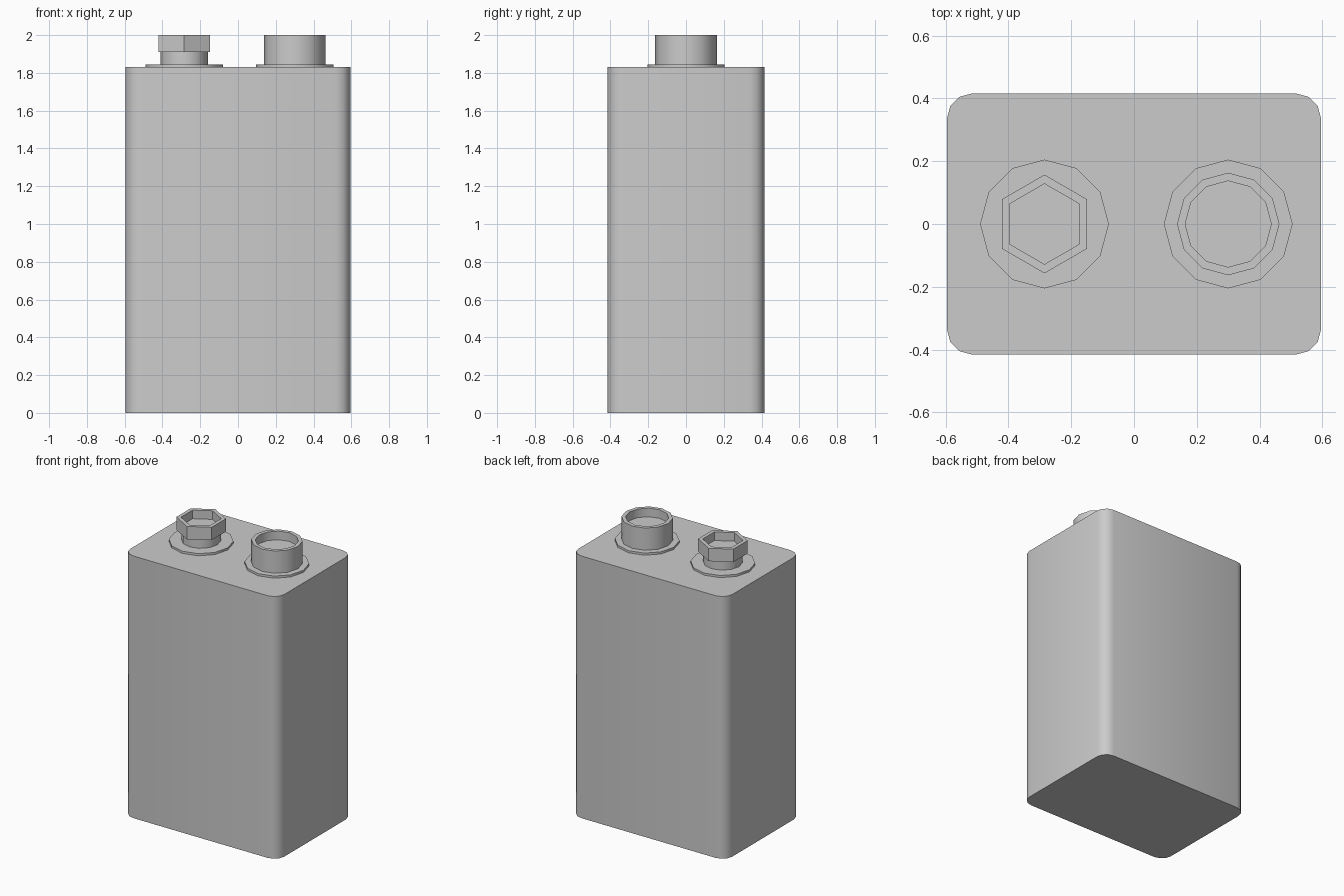
import bpy
import bmesh
import math

cube = bpy.data.objects.get("Cube")
if cube:
    bpy.data.objects.remove(cube, do_unlink=True)

grey = bpy.data.materials.new("light grey")
grey.use_nodes = True
colour = (0.6, 0.6, 0.6, 1)
grey.diffuse_color = colour
grey.node_tree.nodes["Principled BSDF"].inputs["Base Color"].default_value = colour


def ring(radius, sides, z, turn=0.0):
    """Regular polygon of points at one height."""
    angles = [turn + 2 * math.pi * i / sides for i in range(sides)]
    return [(radius * math.cos(a), radius * math.sin(a), z) for a in angles]


def rounded_rectangle(half_x, half_y, radius, segments, z):
    """Outline with an arc at each corner."""
    points = []
    for corner, (sx, sy) in enumerate([(1, 1), (-1, 1), (-1, -1), (1, -1)]):
        for i in range(segments + 1):
            a = math.pi / 2 * (corner + i / segments)
            points.append((sx * (half_x - radius) + radius * math.cos(a),
                           sy * (half_y - radius) + radius * math.sin(a), z))
    return points


def loft(name, rings, x=0.0):
    """Skin a stack of outlines and cap both ends."""
    bm = bmesh.new()
    loops = [[bm.verts.new(p) for p in r] for r in rings]
    n = len(loops[0])
    for low, high in zip(loops, loops[1:]):
        for i in range(n):
            j = (i + 1) % n
            bm.faces.new((low[i], low[j], high[j], high[i]))
    bm.faces.new(loops[0][::-1])
    bm.faces.new(loops[-1])
    mesh = bpy.data.meshes.new(name)
    bm.to_mesh(mesh)
    bm.free()
    mesh.materials.append(grey)
    obj = bpy.data.objects.new(name, mesh)
    obj.location.x = x
    bpy.context.collection.objects.link(obj)
    bpy.ops.object.select_all(action="DESELECT")
    obj.select_set(True)
    bpy.context.view_layer.objects.active = obj
    bpy.ops.object.shade_smooth_by_angle(angle=math.radians(40))
    return obj


def cup(name, outer, inner, sides, bottom, floor, x, turn=0.0):
    """Open-topped socket with a recessed floor."""
    top = 2.0
    loft(name, [ring(outer, sides, bottom, turn), ring(outer, sides, top, turn),
                ring(inner, sides, top, turn), ring(inner, sides, floor, turn)], x)


LEFT, RIGHT = 0.30, -0.285
BODY_TOP, PLATE_TOP = 1.83, 1.845

# Battery case
loft("case", [rounded_rectangle(0.595, 0.415, 0.077, 3, z) for z in (0, BODY_TOP)])

# Terminal base plates
for side, x in (("left", LEFT), ("right", RIGHT)):
    loft(side + "_terminal_plate",
         [ring(0.205, 12, z) for z in (BODY_TOP, PLATE_TOP)], x)

# Round terminal
cup("round_terminal", 0.163, 0.137, 12, PLATE_TOP, 1.94, LEFT)

# Hexagonal terminal on its stem
loft("hex_terminal_stem", [ring(0.125, 12, z) for z in (PLATE_TOP, 1.91)], RIGHT)
cup("hex_terminal", 0.157, 0.128, 6, 1.91, 1.94, RIGHT, math.pi / 6)
